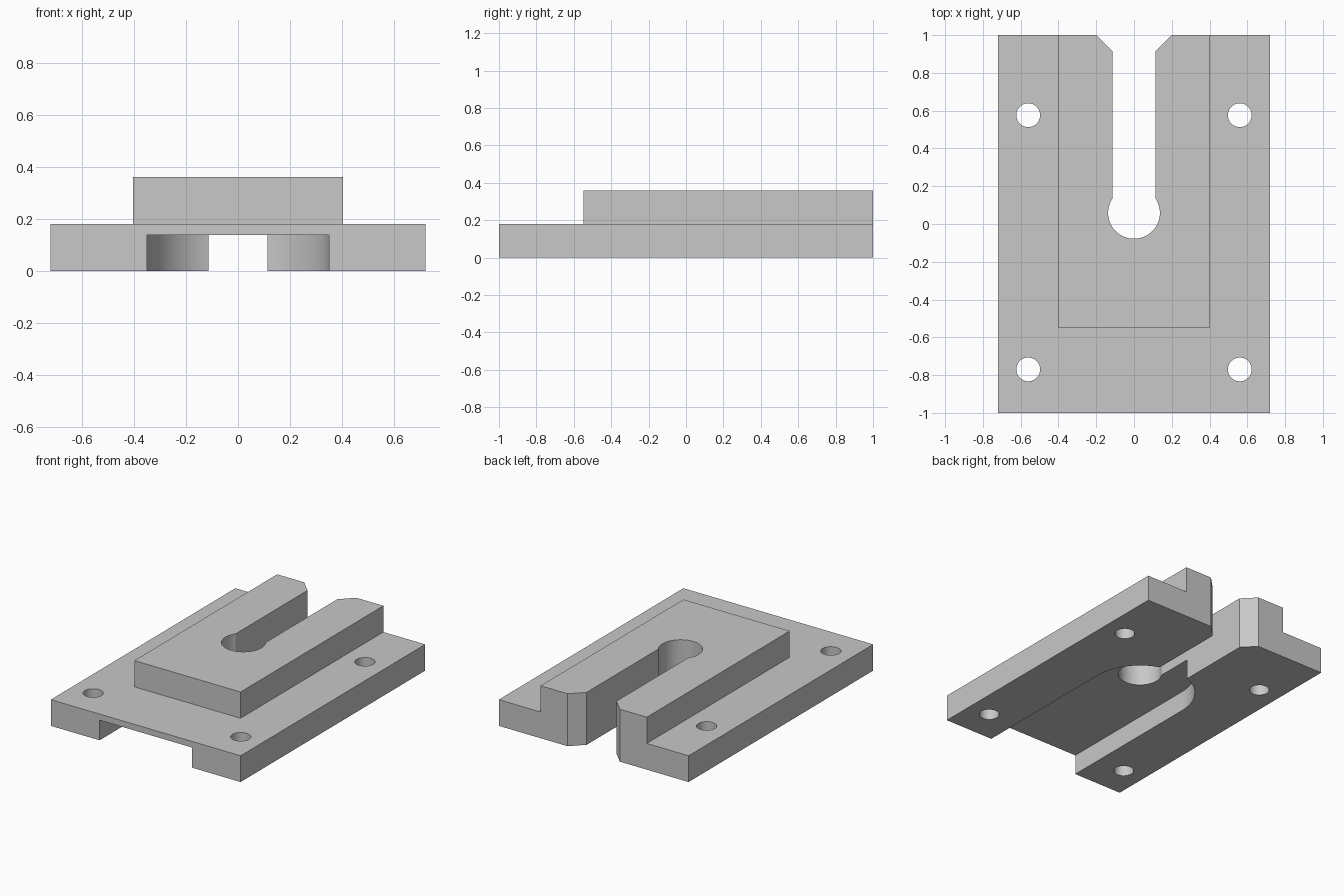
import bpy, bmesh
from math import sin, cos, asin, pi

cube = bpy.data.objects.get("Cube")
if cube:
    bpy.data.objects.remove(cube, do_unlink=True)

HALF_W, PAD_W, PAD_FRONT = 0.72, 0.403, -0.548
PLATE_Z, TOP_Z, CHANNEL_Z = 0.18, 0.36, 0.138
HOLE_Y, HOLE_R, SLOT_W = 0.059, 0.137, 0.113
CHANNEL_W, BOLT_R = 0.35, 0.063

steel = bpy.data.materials.new("grey_steel")
steel.use_nodes = True
grey = (0.58, 0.58, 0.58, 1)
steel.diffuse_color = grey
steel.node_tree.nodes["Principled BSDF"].inputs["Base Color"].default_value = grey


def arc(cx, cy, r, start, end, n):
    """Points along an arc, both ends included."""
    step = (end - start) / n
    return [(cx + r * cos(start + step * i), cy + r * sin(start + step * i))
            for i in range(n + 1)]


def prism(name, outline, z0, z1):
    """Extrude a flat outline from z0 up to z1."""
    bm = bmesh.new()
    face = bm.faces.new([bm.verts.new((x, y, z0)) for x, y in outline])
    top = bmesh.ops.extrude_face_region(bm, geom=[face])["geom"]
    bmesh.ops.translate(bm, vec=(0, 0, z1 - z0),
                        verts=[v for v in top if isinstance(v, bmesh.types.BMVert)])
    bmesh.ops.recalc_face_normals(bm, faces=bm.faces)
    mesh = bpy.data.meshes.new(name)
    bm.to_mesh(mesh)
    bm.free()
    mesh.materials.append(steel)
    obj = bpy.data.objects.new(name, mesh)
    bpy.context.collection.objects.link(obj)
    return obj


def mirrored(half):
    """Close a right-hand half outline with its mirror image."""
    return half + [(-x, y) for x, y in reversed(half)]


# Solid block for plate and raised pad
body = prism("slotted_mounting_plate", mirrored([(HALF_W, -1), (HALF_W, 1)]), 0, TOP_Z)

# Step around the raised pad, open at the back
step = prism("pad_step_cutter", mirrored(
    [(1, -1.2), (1, 1.2), (PAD_W, 1.2), (PAD_W, PAD_FRONT)]), PLATE_Z, 1)

# Round-ended channel under the plate, open at the front
channel = prism("channel_cutter",
                [(-CHANNEL_W, -1.2), (CHANNEL_W, -1.2)]
                + arc(0, HOLE_Y, CHANNEL_W, 0, pi, 64), -1, CHANNEL_Z)

# Keyhole slot with a chamfered mouth at the back
neck = pi / 2 - asin(SLOT_W / HOLE_R)
keyhole = prism("keyhole_cutter", mirrored(
    arc(0, HOLE_Y, HOLE_R, -pi / 2 + 0.05, neck, 32)
    + [(SLOT_W, 0.915), (0.198, 1), (0.198, 1.2)]), -1, 1)

cutters = [step, channel, keyhole]

# Four bolt holes
for side, x in (("left", 0.56), ("right", -0.56)):
    for end, y in (("front", -0.77), ("back", 0.576)):
        ring = arc(x, y, BOLT_R, 0, 2 * pi, 40)[:-1]
        cutters.append(prism(f"{end}_{side}_bolt_cutter", ring, -1, 1))

for cutter in cutters:
    mod = body.modifiers.new(cutter.name, "BOOLEAN")
    mod.operation, mod.solver, mod.object = "DIFFERENCE", "EXACT", cutter

# Bake the cuts, then drop the cutters
bpy.context.view_layer.update()
result = body.evaluated_get(bpy.context.evaluated_depsgraph_get())
mesh = bpy.data.meshes.new_from_object(result)
body.modifiers.clear()
body.data = mesh
for cutter in cutters:
    bpy.data.objects.remove(cutter, do_unlink=True)

# Smooth the round walls, keep the edges sharp
bpy.ops.object.select_all(action="DESELECT")
body.select_set(True)
bpy.context.view_layer.objects.active = body
bpy.ops.object.shade_smooth_by_angle(angle=pi / 6)
